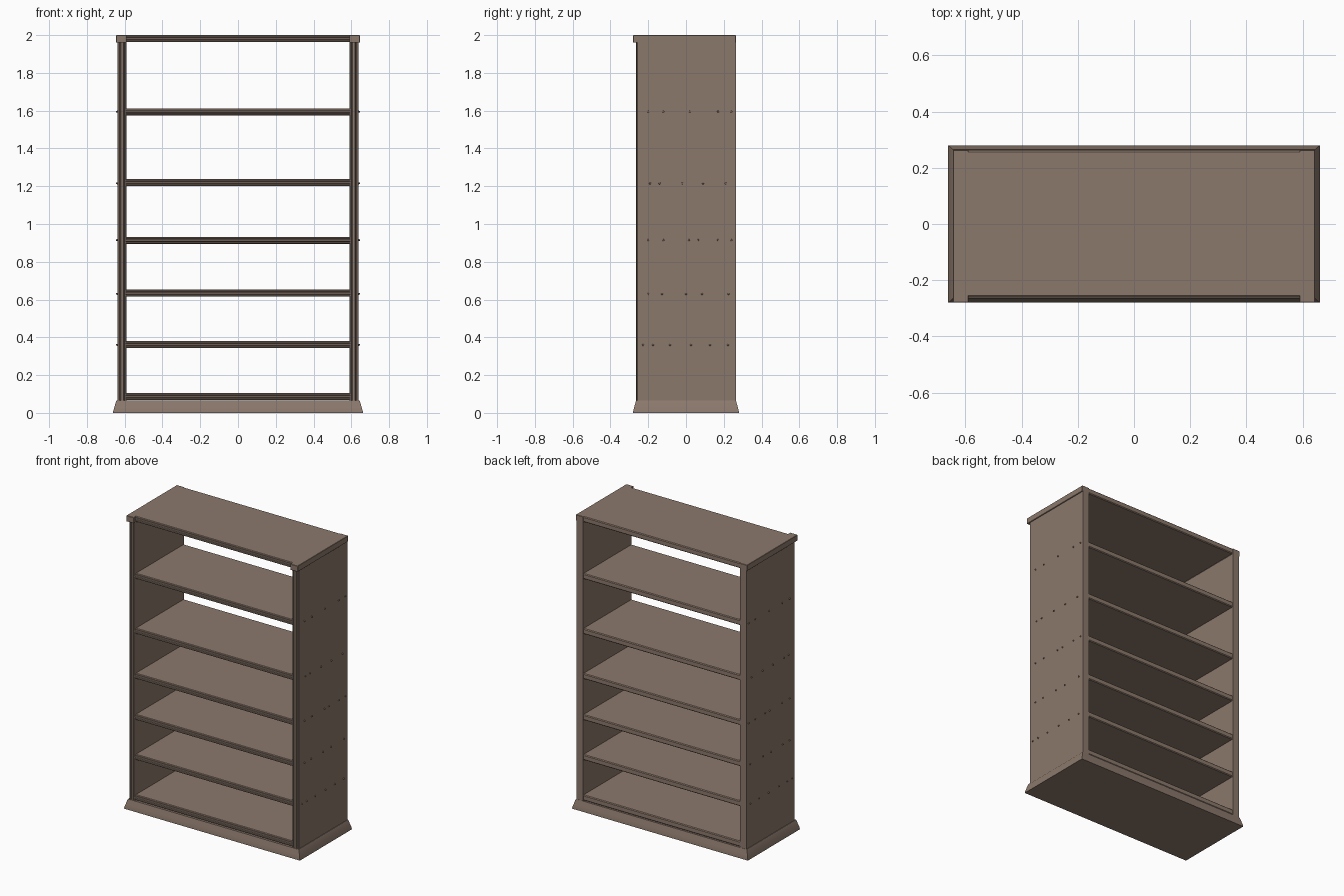
import bpy, bmesh, math
from mathutils import Matrix, Vector

if "Cube" in bpy.data.objects:
    bpy.data.objects.remove(bpy.data.objects["Cube"])

wood = bpy.data.materials.new("brown wood")
wood.diffuse_color = (0.26, 0.19, 0.15, 1)
wood.use_nodes = True
wood.node_tree.nodes["Principled BSDF"].inputs["Base Color"].default_value = wood.diffuse_color


def finish(name, bm, smooth=True):
    bmesh.ops.recalc_face_normals(bm, faces=bm.faces)
    me = bpy.data.meshes.new(name)
    bm.to_mesh(me)
    bm.free()
    me.materials.append(wood)
    ob = bpy.data.objects.new(name, me)
    bpy.context.collection.objects.link(ob)
    if smooth:
        bpy.ops.object.select_all(action='DESELECT')
        ob.select_set(True)
        bpy.context.view_layer.objects.active = ob
        bpy.ops.object.shade_smooth_by_angle(angle=math.radians(30))
    return ob


def extrude(name, pts, vec):
    """Closed 3D outline pushed along vec."""
    bm = bmesh.new()
    f = bm.faces.new([bm.verts.new(p) for p in pts])
    r = bmesh.ops.extrude_face_region(bm, geom=[f])
    vs = [g for g in r['geom'] if isinstance(g, bmesh.types.BMVert)]
    bmesh.ops.translate(bm, verts=vs, vec=Vector(vec))
    return finish(name, bm)


# tapered plinth: stacked rectangles (half x, half y, z)
rings = [(0.662, 0.28, 0), (0.660, 0.279, 0.012), (0.653, 0.273, 0.035),
         (0.646, 0.266, 0.06), (0.643, 0.265, 0.065)]
bm = bmesh.new()
loops = [[bm.verts.new((sx * x, sy * y, z))
          for sx, sy in ((-1, -1), (1, -1), (1, 1), (-1, 1))] for x, y, z in rings]
for a, b in zip(loops, loops[1:]):
    for i in range(4):
        j = (i + 1) % 4
        bm.faces.new((a[i], a[j], b[j], b[i]))
bm.faces.new(loops[0][::-1])
bm.faces.new(loops[-1])
finish("plinth", bm)

# shelf cross-section (y, z below top): beaded front, rounded back
shelf = [(-0.254, 0), (-0.259, -0.004), (-0.259, -0.010), (-0.255, -0.012),
         (-0.262, -0.015), (-0.262, -0.023), (-0.255, -0.026), (-0.259, -0.028),
         (-0.259, -0.033), (-0.254, -0.037), (0.257, -0.037), (0.262, -0.032),
         (0.262, -0.005), (0.257, 0)]
for i, top in enumerate((0.105, 0.38, 0.652, 0.932, 1.238, 1.612, 2.0)):
    name = "top_board" if top == 2.0 else f"shelf_{i + 1}"
    extrude(name, [(-0.592, y, top + z) for y, z in shelf], (1.184, 0, 0))

# side panel cross-section (x, y) with fluted front edge
side = [(0.59, 0.264), (0.59, -0.256), (0.594, -0.262), (0.599, -0.262),
        (0.602, -0.254), (0.606, -0.262), (0.613, -0.264), (0.620, -0.262),
        (0.624, -0.254), (0.627, -0.262), (0.634, -0.262), (0.639, -0.256),
        (0.639, 0.264)]
# screw head positions along y for each shelf height
screws = {1.595: (-0.2, -0.12, 0.02, 0.17, 0.24),
          1.215: (-0.19, -0.14, -0.02, 0.09, 0.21),
          0.915: (-0.2, -0.12, 0.015, 0.063, 0.17, 0.24),
          0.63: (-0.2, -0.127, 0, 0.085, 0.225),
          0.36: (-0.227, -0.175, -0.085, 0.026, 0.127, 0.222)}
for s, tag in ((-1, "left"), (1, "right")):
    extrude(f"{tag}_side_panel", [(s * x, y, 0.06) for x, y in side], (0, 0, 1.902))
    # cap block at the top end
    bm = bmesh.new()
    bmesh.ops.create_cube(bm, size=1, matrix=Matrix.Translation((s * 0.617, -0.008, 1.98))
                          @ Matrix.Diagonal((0.056, 0.544, 0.04, 1)))
    bmesh.ops.bevel(bm, geom=bm.edges[:], offset=0.002, segments=1, affect='EDGES')
    finish(f"{tag}_top_cap", bm, False)
    # screw heads
    bm = bmesh.new()
    for z, ys in screws.items():
        for y in ys:
            m = Matrix.Translation((s * 0.64, y, z)) @ Matrix.Rotation(s * math.pi / 2, 4, 'Y')
            bmesh.ops.create_cone(bm, cap_ends=True, segments=10, radius1=0.006,
                                  radius2=0.004, depth=0.01, matrix=m)
    finish(f"{tag}_screws", bm)
